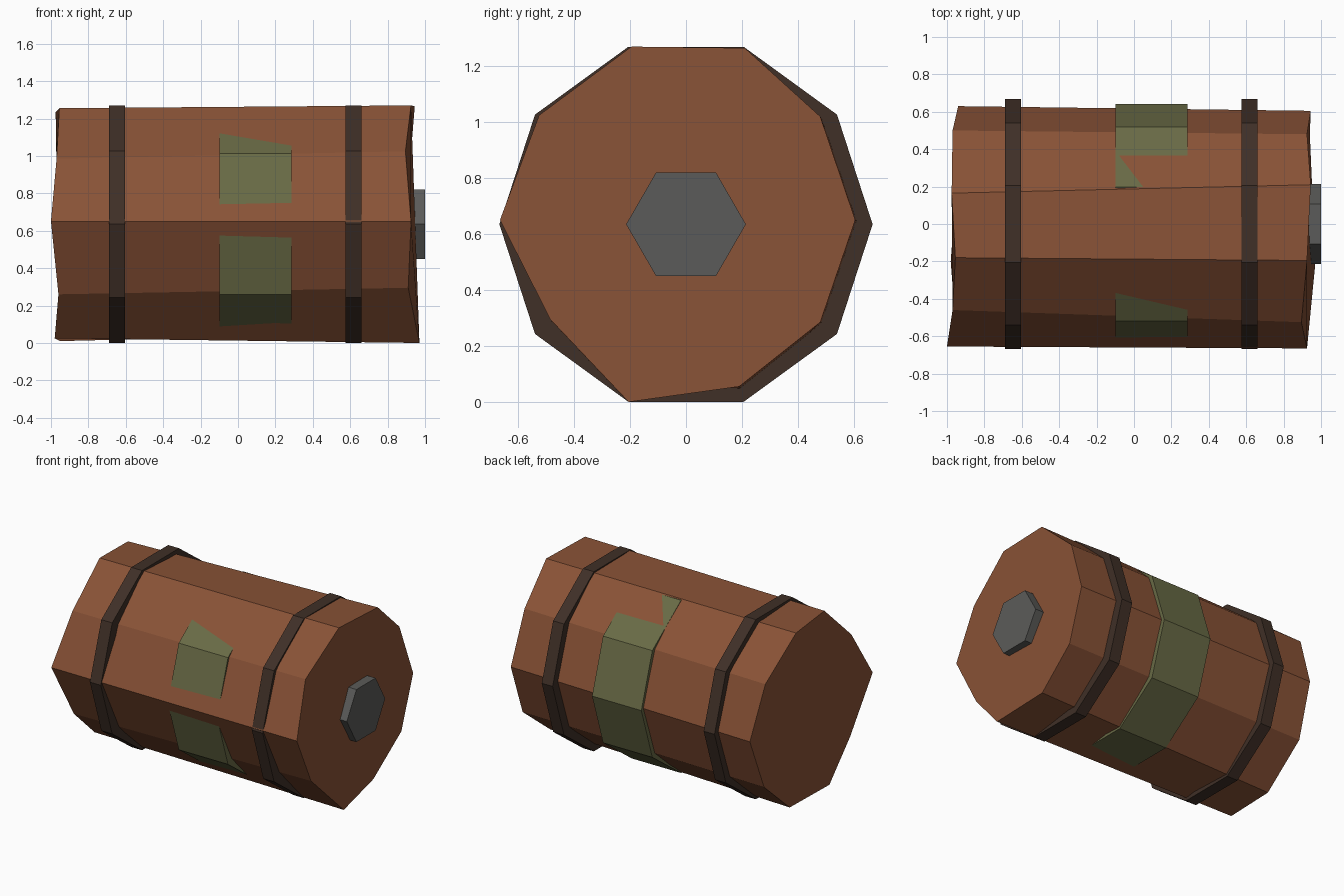
import bpy, bmesh
from math import cos, sin, tau

if "Cube" in bpy.data.objects:
    bpy.data.objects.remove(bpy.data.objects["Cube"])

CZ = 0.635  # height of the barrel axis


def loft(name, ring_a, ring_b, color):
    """Closed flat-shaded solid between a -x ring and a +x ring."""
    bm = bmesh.new()
    a = [bm.verts.new(p) for p in ring_a]
    b = [bm.verts.new(p) for p in ring_b]
    n = len(a)
    for i in range(n):
        j = (i + 1) % n
        bm.faces.new((a[i], a[j], b[j], b[i]))
    bm.faces.new(a[::-1])
    bm.faces.new(b)
    bmesh.ops.recalc_face_normals(bm, faces=bm.faces)
    mesh = bpy.data.meshes.new(name)
    bm.to_mesh(mesh)
    bm.free()
    mat = bpy.data.materials.get(color[0]) or bpy.data.materials.new(color[0])
    mat.diffuse_color = (*color[1], 1)
    mat.use_nodes = True
    mat.node_tree.nodes["Principled BSDF"].inputs["Base Color"].default_value = mat.diffuse_color
    mesh.materials.append(mat)
    obj = bpy.data.objects.new(name, mesh)
    bpy.context.collection.objects.link(obj)
    return obj


def ring(x, radius, sides):
    return [(x, radius * cos(tau * i / sides), CZ + radius * sin(tau * i / sides))
            for i in range(sides)]


def prism(name, x0, x1, radius, sides, color):
    return loft(name, ring(x0, radius, sides), ring(x1, radius, sides), color)


WOOD = ("wood", (0.25, 0.085, 0.037))
IRON = ("dark_band", (0.05, 0.029, 0.02))
GREEN = ("green_label", (0.14, 0.145, 0.06))
GREY = ("plug_grey", (0.105, 0.105, 0.1))

# Barrel body: ten rough-cut sides, uneven at both ends (x, y, z per corner)
left_end = [(-0.94, 0.63, 0.635), (-0.97, 0.50, 1.00), (-0.975, 0.165, 1.235),
            (-0.955, -0.18, 1.255), (-0.97, -0.46, 0.985), (-1.0, -0.655, 0.65),
            (-0.96, -0.46, 0.26), (-0.98, -0.20, 0.025), (-0.95, 0.20, 0.01),
            (-0.96, 0.50, 0.27)]
right_end = [(0.945, 0.605, 0.65), (0.925, 0.48, 1.02), (0.945, 0.21, 1.265),
             (0.925, -0.195, 1.27), (0.895, -0.525, 1.025), (0.925, -0.665, 0.65),
             (0.91, -0.485, 0.295), (0.97, -0.205, 0.0), (0.925, 0.19, 0.055),
             (0.94, 0.48, 0.285)]
loft("barrel_body", left_end, right_end, WOOD)

# Two dark hoops
for name, x0 in (("left_hoop", -0.69), ("right_hoop", 0.575)):
    prism(name, x0, x0 + 0.085, 0.667, 10, IRON)

# Green wrap, showing only where the body dips below it
prism("green_wrap", -0.10, 0.285, 0.641, 10, GREEN)

# Hexagonal plug on the right end
prism("end_plug", 0.935, 1.0, 0.214, 6, GREY)
